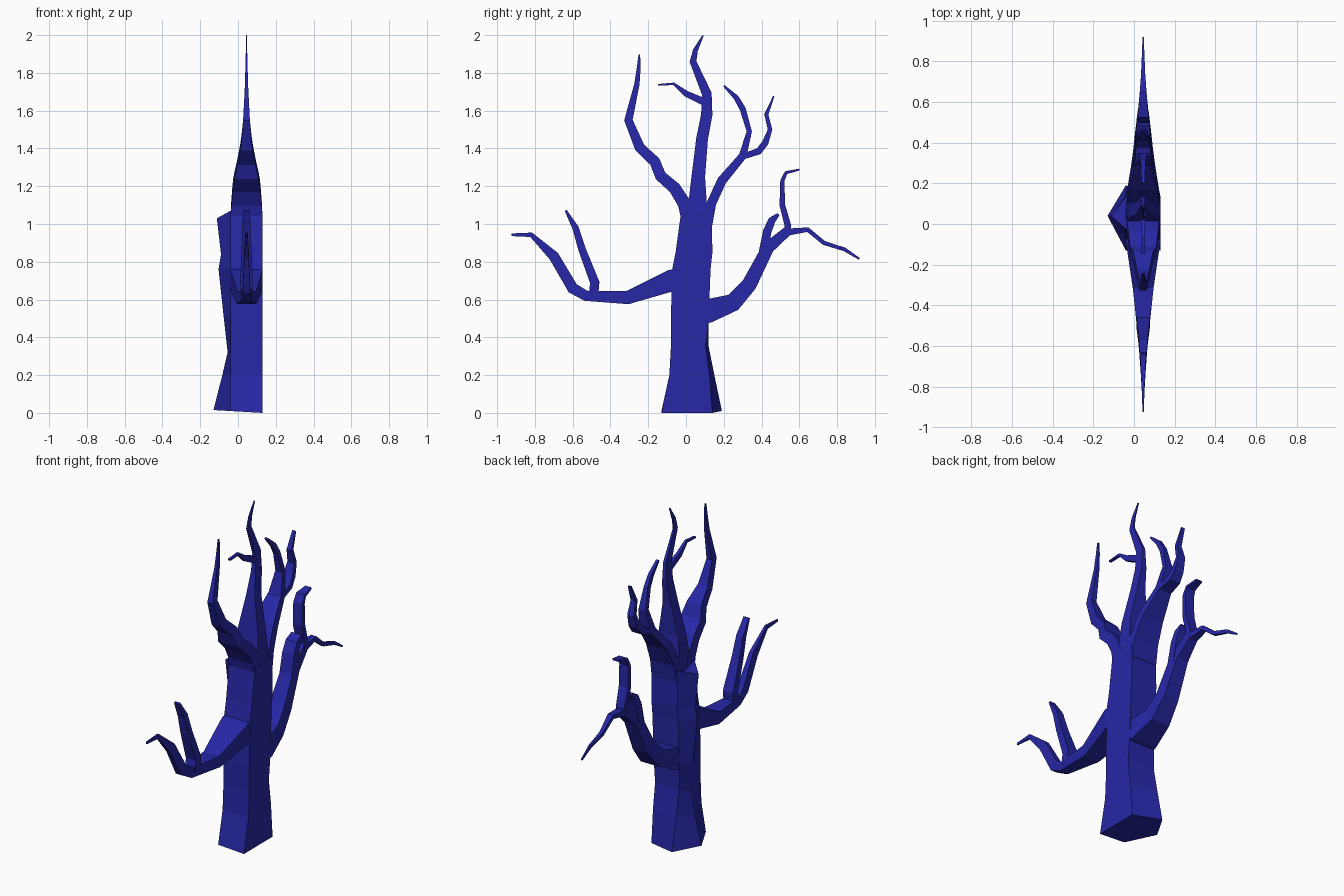
import bpy, bmesh
from mathutils import Vector

mat = bpy.data.materials.new("dark_blue_bark")
mat.diffuse_color = (0.02, 0.02, 0.38, 1)
CX = 0.045  # all limbs lie in one vertical plane


def loft(name, rings):
    """Skin a list of equal-sized vertex rings and cap both ends."""
    bm = bmesh.new()
    loops = [[bm.verts.new(p) for p in ring] for ring in rings]
    for a, b in zip(loops, loops[1:]):
        n = len(a)
        for i in range(n):
            bm.faces.new((a[i], a[(i + 1) % n], b[(i + 1) % n], b[i]))
    bm.faces.new(loops[0][::-1])
    bm.faces.new(loops[-1])
    bmesh.ops.recalc_face_normals(bm, faces=bm.faces)
    me = bpy.data.meshes.new(name)
    bm.to_mesh(me)
    bm.free()
    me.materials.append(mat)
    ob = bpy.data.objects.new(name, me)
    bpy.context.collection.objects.link(ob)
    return ob


def interp(table, t):
    if t <= table[0][0]:
        return table[0][1]
    for (a, va), (b, vb) in zip(table, table[1:]):
        if t <= b:
            return va + (vb - va) * (t - a) / (b - a)
    return table[-1][1]


# Depth of the limbs thins with reach and with height
REACH = [(0.12, 0.084), (0.3, 0.052), (0.45, 0.037), (0.6, 0.02), (0.75, 0.009), (0.92, 0.003)]
HEIGHT = [(1.07, 0.084), (1.23, 0.07), (1.4, 0.032), (1.6, 0.013), (1.8, 0.006), (2.0, 0.002)]


def limb(name, pts):
    """Four-sided tapering limb through (y, z, thickness) points."""
    P = [Vector((0, y, z)) for y, z, h in pts]
    rings = []
    for i, (y, z, h) in enumerate(pts):
        d = Vector()
        if i > 0:
            d += (P[i] - P[i - 1]).normalized()
        if i < len(P) - 1:
            d += (P[i + 1] - P[i]).normalized()
        d.normalize()
        n = Vector((0, -d.z, d.y)) * h / 2
        w = min(interp(REACH, abs(y)), interp(HEIGHT, z))
        rings.append([P[i] + n * s + Vector((CX + w * t, 0, 0))
                      for s, t in ((1, 1), (1, -1), (-1, -1), (-1, 1))])
    return loft(name, rings)


# Five-sided trunk: z, front y, back y, back-left y, left ridge x, ridge z
trunk = [(0.0, -0.13, 0.14, 0.19, -0.13, 0.015),
         (0.2, -0.088, 0.125, 0.15, -0.083, 0.2),
         (0.35, -0.08, 0.105, 0.12, -0.055, 0.32),
         (0.5, -0.08, 0.12, 0.12, -0.075, 0.5),
         (0.76, -0.073, 0.13, 0.13, -0.103, 0.76),
         (0.85, -0.055, 0.14, 0.14, -0.09, 0.84),
         (1.07, -0.025, 0.135, 0.135, -0.112, 1.03)]
loft("trunk", [[(0.13, f, z), (0.13, b, z), (-0.04, c, z + 0.01 * (z == 0)),
                (r, 0.04, rz), (-0.04, f, z + 0.01 * (z == 0))]
               for z, f, b, c, r, rz in trunk])

# Lower front branch and its shoot
limb("front_branch", [(-0.04, 0.705, 0.12), (-0.08, 0.70, 0.115), (-0.31, 0.61, 0.07),
                      (-0.53, 0.62, 0.055), (-0.60, 0.66, 0.06), (-0.70, 0.83, 0.055),
                      (-0.82, 0.943, 0.025), (-0.925, 0.943, 0.014)])
limb("front_branch_shoot", [(-0.49, 0.62, 0.05), (-0.483, 0.69, 0.05), (-0.55, 0.865, 0.04),
                            (-0.585, 0.98, 0.034), (-0.637, 1.072, 0.012)])

# Lower back branch and its forks
limb("back_branch", [(0.06, 0.53, 0.13), (0.12, 0.54, 0.125), (0.25, 0.585, 0.095),
                     (0.335, 0.68, 0.08), (0.435, 0.875, 0.065), (0.54, 0.965, 0.05)])
limb("back_branch_stub", [(0.41, 0.85, 0.05), (0.43, 0.96, 0.045), (0.455, 1.02, 0.04),
                          (0.49, 1.052, 0.015)])
limb("back_branch_outer_shoot", [(0.52, 0.955, 0.04), (0.645, 0.97, 0.025), (0.73, 0.90, 0.022),
                                 (0.84, 0.865, 0.02), (0.918, 0.815, 0.01)])
limb("back_branch_upper_shoot", [(0.535, 0.95, 0.03), (0.54, 0.99, 0.035), (0.51, 1.10, 0.03),
                                 (0.51, 1.23, 0.022), (0.53, 1.272, 0.018), (0.60, 1.288, 0.01)])

# Central leader and its twig
limb("top_leader", [(0.06, 1.04, 0.11), (0.065, 1.25, 0.072), (0.085, 1.45, 0.062),
                    (0.11, 1.58, 0.06), (0.11, 1.69, 0.052), (0.037, 1.86, 0.036),
                    (0.05, 1.92, 0.026), (0.09, 1.998, 0.008)])
limb("top_leader_twig", [(0.11, 1.64, 0.04), (0.0, 1.69, 0.032), (-0.065, 1.742, 0.014),
                         (-0.148, 1.737, 0.008)])

# Upper front branch
limb("upper_front_branch", [(0.015, 1.03, 0.08), (-0.01, 1.11, 0.07), (-0.06, 1.19, 0.065),
                            (-0.135, 1.255, 0.06), (-0.165, 1.33, 0.058), (-0.245, 1.405, 0.055),
                            (-0.305, 1.55, 0.045), (-0.26, 1.74, 0.028), (-0.25, 1.83, 0.02),
                            (-0.247, 1.897, 0.008)])

# Upper back branch and its fork
limb("upper_back_branch", [(0.11, 1.0, 0.06), (0.135, 1.11, 0.05), (0.19, 1.23, 0.05),
                           (0.30, 1.36, 0.042), (0.335, 1.49, 0.028), (0.30, 1.61, 0.032),
                           (0.265, 1.67, 0.028), (0.20, 1.732, 0.01)])
limb("upper_back_branch_fork", [(0.28, 1.35, 0.03), (0.385, 1.385, 0.036), (0.42, 1.43, 0.034),
                                (0.445, 1.50, 0.024), (0.425, 1.58, 0.022), (0.465, 1.677, 0.008)])
